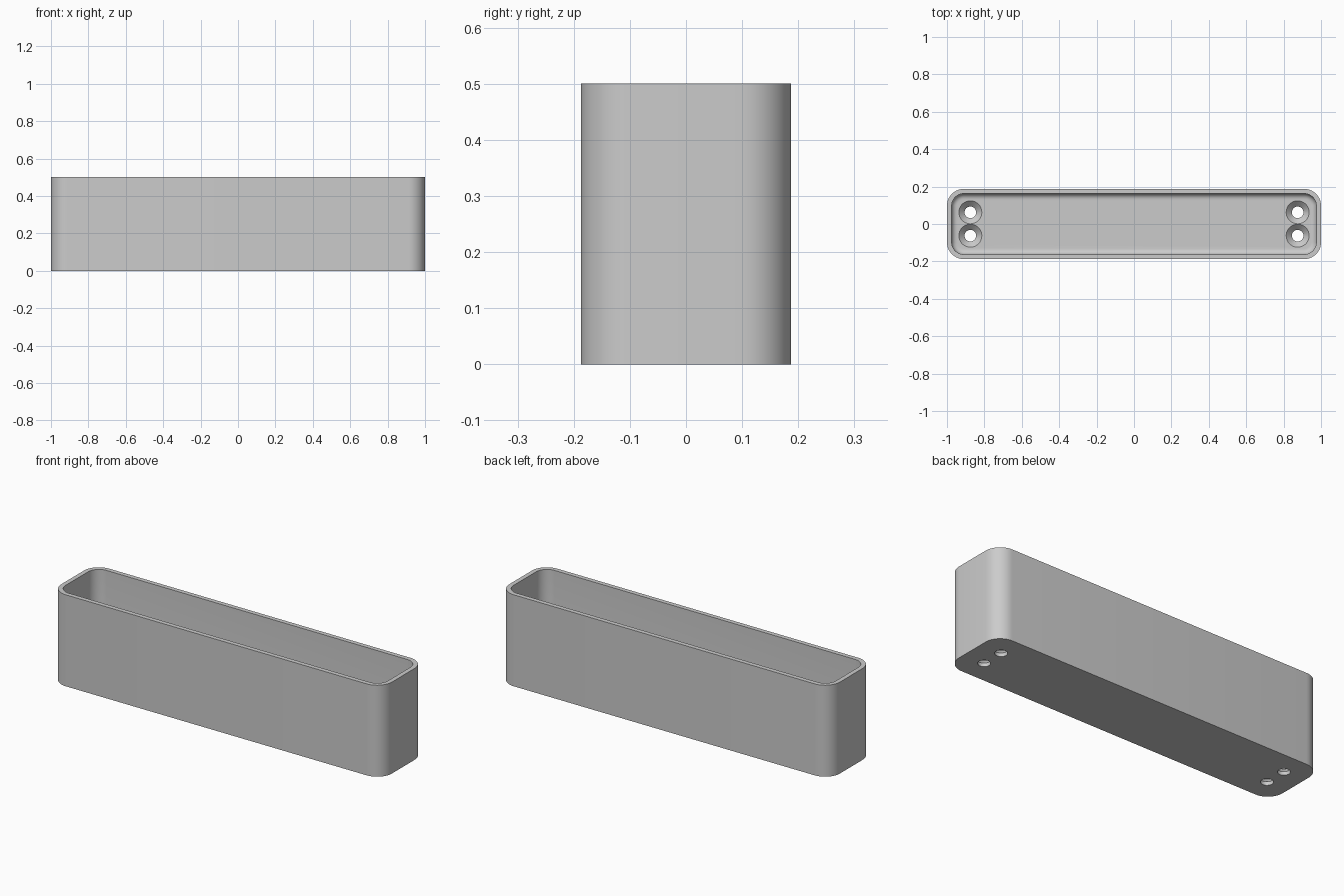
import bpy, bmesh, math

cube = bpy.data.objects.get("Cube")
if cube:
    bpy.data.objects.remove(cube, do_unlink=True)

HX, HY, HEIGHT = 1.0, 0.1875, 0.5
CORNER, WALL, FLOOR, FILLET = 0.09, 0.025, 0.05, 0.03
HOLE_X, HOLE_Y, HOLE_R, SINK_R = 0.875, 0.0625, 0.031, 0.0615

grey = bpy.data.materials.new("plain grey")
grey.use_nodes = True
grey.diffuse_color = (0.6, 0.6, 0.6, 1)
grey.node_tree.nodes["Principled BSDF"].inputs["Base Color"].default_value = grey.diffuse_color


def make_object(name, bm):
    bmesh.ops.recalc_face_normals(bm, faces=bm.faces)
    mesh = bpy.data.meshes.new(name)
    bm.to_mesh(mesh)
    bm.free()
    mesh.materials.append(grey)
    obj = bpy.data.objects.new(name, mesh)
    bpy.context.collection.objects.link(obj)
    return obj


def rounded_loop(bm, inset, z, steps=10):
    """Rounded rectangle, offset inwards from the outer wall."""
    r = CORNER - inset
    verts = []
    for quarter, (sx, sy) in enumerate([(1, 1), (-1, 1), (-1, -1), (1, -1)]):
        for i in range(steps + 1):
            a = math.pi / 2 * (quarter + i / steps)
            verts.append(bm.verts.new((sx * (HX - CORNER) + r * math.cos(a),
                                       sy * (HY - CORNER) + r * math.sin(a), z)))
    return verts


def circle_loop(bm, x, y, r, z, n=32):
    return [bm.verts.new((x + r * math.cos(math.tau * i / n),
                          y + r * math.sin(math.tau * i / n), z)) for i in range(n)]


def skin(bm, loops):
    """Join successive loops and cap both ends."""
    for a, b in zip(loops, loops[1:]):
        for i in range(len(a)):
            j = (i + 1) % len(a)
            bm.faces.new((a[i], a[j], b[j], b[i]))
    bm.faces.new(loops[0])
    bm.faces.new(loops[-1])


# Open box: outer wall, rim, inner wall, filleted floor
bm = bmesh.new()
profile = [(0, 0), (0, HEIGHT), (WALL, HEIGHT)]
for i in range(7):
    a = math.pi / 2 * i / 6
    profile.append((WALL + FILLET * (1 - math.cos(a)),
                    FLOOR + FILLET * (1 - math.sin(a))))
skin(bm, [rounded_loop(bm, inset, z) for inset, z in profile])
box = make_object("open_box", bm)

# Countersunk screw holes through the floor
bm = bmesh.new()
for x in (-HOLE_X, HOLE_X):
    for y in (-HOLE_Y, HOLE_Y):
        sink_z = FLOOR - (SINK_R - HOLE_R)
        skin(bm, [circle_loop(bm, x, y, r, z) for r, z in
                  [(HOLE_R, -0.05), (HOLE_R, sink_z), (SINK_R, FLOOR), (SINK_R, FLOOR + 0.05)]])
cutter = make_object("screw_hole_cutter", bm)
cutter.hide_render = True

cut = box.modifiers.new("screw_holes", "BOOLEAN")
cut.operation = "DIFFERENCE"
cut.solver = "EXACT"
cut.object = cutter

# Apply the cut, drop the cutter and smooth the curved walls
bpy.ops.object.select_all(action="DESELECT")
box.select_set(True)
bpy.context.view_layer.objects.active = box
bpy.ops.object.modifier_apply(modifier=cut.name)
bpy.data.objects.remove(cutter, do_unlink=True)
bpy.ops.object.shade_smooth_by_angle(angle=math.radians(30))
